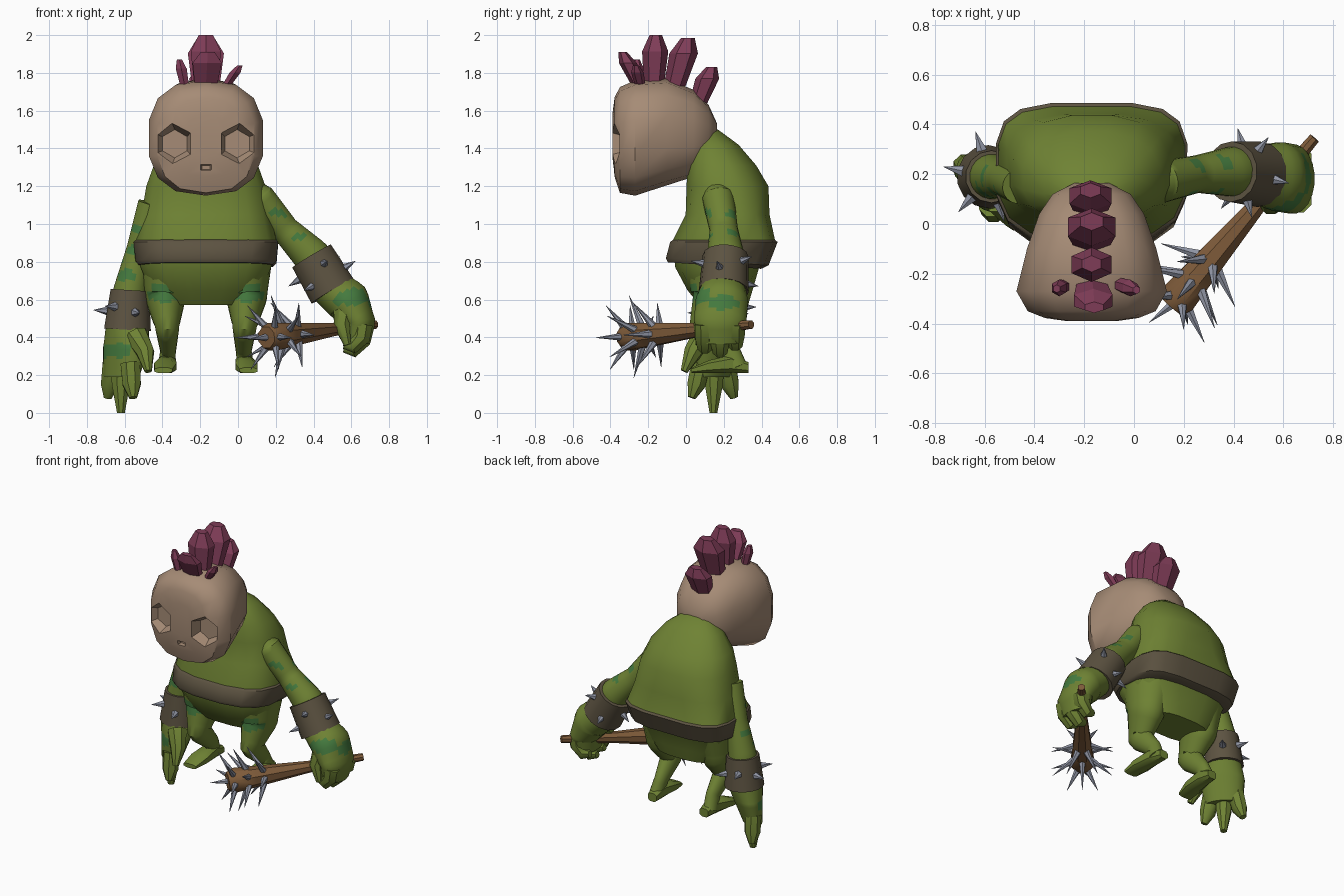
import bpy, bmesh, math
from mathutils import Vector

cube = bpy.data.objects.get("Cube")
if cube:
    bpy.data.objects.remove(cube, do_unlink=True)

CX = -0.17  # body centre line


def material(name, *rgb):
    m = bpy.data.materials.new(name)
    m.use_nodes = True
    m.diffuse_color = (*rgb, 1)
    m.node_tree.nodes["Principled BSDF"].inputs["Base Color"].default_value = (*rgb, 1)
    return m


GREEN = material("green skin", 0.158, 0.225, 0.034)
STRIPE = material("teal marking", 0.06, 0.2, 0.05)
BONE = material("pale mask", 0.38, 0.26, 0.18)
HAIR = material("plum hair", 0.21, 0.045, 0.095)
LEATHER = material("grey leather", 0.108, 0.086, 0.053)
STEEL = material("steel", 0.28, 0.3, 0.37)
WOOD = material("wood", 0.21, 0.105, 0.042)


def finish(bm, name, mats):
    bmesh.ops.recalc_face_normals(bm, faces=bm.faces)
    me = bpy.data.meshes.new(name)
    bm.to_mesh(me)
    bm.free()
    ob = bpy.data.objects.new(name, me)
    bpy.context.collection.objects.link(ob)
    for m in mats:
        me.materials.append(m)
    return ob


def ring(c, u, v, ru, rv, n=12, p=1.0, back=None):
    """Superellipse ring around c; back is the exponent of the +v half."""
    pts = []
    for i in range(n):
        a = math.tau * (i + 0.5) / n
        x, y = math.cos(a), math.sin(a)
        e = back if back and y > 0 else p
        pts.append(c + u * math.copysign(abs(x) ** e, x) * ru
                   + v * math.copysign(abs(y) ** e, y) * rv)
    return pts


def loft(name, rings, *mats):
    bm = bmesh.new()
    loops = [[bm.verts.new(q) for q in r] for r in rings]
    for a, b in zip(loops, loops[1:]):
        for i in range(len(a)):
            j = (i + 1) % len(a)
            bm.faces.new((a[i], a[j], b[j], b[i]))
    bm.faces.new(loops[0])
    bm.faces.new(loops[-1])
    return finish(bm, name, mats)


def refine(pts, steps):
    return [tuple(s + (e - s) * k / steps for s, e in zip(a, b))
            for a, b in zip(pts, pts[1:]) for k in range(steps)] + [pts[-1]]


def tube(name, pts, *mats, n=10, steps=1):
    """Limb through points (x, y, z, radius[, depth radius])."""
    fine = refine([tuple(q) + (q[3],) if len(q) == 4 else tuple(q) for q in pts], steps)
    rings = []
    for i, q in enumerate(fine):
        before, after = fine[max(i - 1, 0)], fine[min(i + 1, len(fine) - 1)]
        t = (Vector(after[:3]) - Vector(before[:3])).normalized()
        u = t.cross(Vector((0, 0, 1) if abs(t.y) > 0.75 else (0, 1, 0))).normalized()
        rings.append(ring(Vector(q[:3]), u, t.cross(u), q[3], q[4], n))
    return loft(name, rings, *mats)


def mark(ob, spots):
    """Second material on faces inside flattened ellipsoids (x, y, z, r)."""
    for f in ob.data.polygons:
        for x, y, z, r in spots:
            d = f.center - Vector((x, y, z))
            if Vector((d.x, d.y, d.z * 1.9)).length < r:
                f.material_index = 1


def spikes(name, items, mat):
    """Cones (base, direction, length, radius) in one object."""
    bm = bmesh.new()
    for base, d, length, r in items:
        d = d.normalized()
        m = d.to_track_quat('Z', 'Y').to_matrix().to_4x4()
        m.translation = base + d * length / 2
        bmesh.ops.create_cone(bm, cap_ends=True, segments=6, radius1=r,
                              radius2=0.001, depth=length, matrix=m)
    return finish(bm, name, [mat])


X, Y, Z = Vector((1, 0, 0)), Vector((0, 1, 0)), Vector((0, 0, 1))


def flat_rings(rows, tilt=0.0):
    return [ring(Vector((CX, cy, z)), X, Y + Z * tilt, rx, ry, 16, p, back)
            for z, cy, rx, ry, p, back in rows]


# Torso and belt: height, centre y, half width, half depth, front and back squareness
loft("torso", flat_rings([
    (0.57, 0.2, 0.22, 0.13, 0.7, 0.7), (0.65, 0.18, 0.3, 0.175, 0.75, 0.75),
    (0.77, 0.165, 0.35, 0.225, 0.75, 0.7), (0.91, 0.2, 0.38, 0.275, 0.75, 0.52),
    (1.05, 0.22, 0.345, 0.225, 0.72, 0.68), (1.2, 0.22, 0.32, 0.22, 0.75, 0.85),
    (1.31, 0.19, 0.28, 0.185, 0.75, 0.9), (1.42, 0.155, 0.195, 0.125, 0.8, 0.9),
    (1.5, 0.12, 0.085, 0.05, 0.8, 0.9)]), GREEN)
loft("belt", flat_rings([(0.78, 0.15, 0.36, 0.25, 0.75, 0.6), (0.8, 0.165, 0.378, 0.275, 0.75, 0.55)],
                        -0.07)
     + flat_rings([(0.905, 0.2, 0.388, 0.288, 0.75, 0.52), (0.918, 0.2, 0.375, 0.27, 0.75, 0.52)]),
     LEATHER)

# Head: y, bottom, top, half width
head = loft("head", [
    ring(Vector((CX, y, (lo + hi) / 2)), X, Z, rx, (hi - lo) / 2, 14, 0.78)
    for y, lo, hi, rx in [
        (-0.39, 1.36, 1.58, 0.1), (-0.378, 1.25, 1.67, 0.19), (-0.35, 1.165, 1.725, 0.262),
        (-0.27, 1.15, 1.76, 0.308), (-0.1, 1.205, 1.77, 0.265), (0.04, 1.25, 1.71, 0.215),
        (0.12, 1.32, 1.63, 0.16), (0.165, 1.43, 1.53, 0.07)]], BONE)

# Eye sockets and nose notch cut into the face
cutters = [loft("socket_cutter", [
    ring(Vector((CX + s * x, y, 1.425)), X, Z, r, r, 6)
    for x, y, r in [(0.195, -0.46, 0.15), (0.165, -0.315, 0.075)]]) for s in (-1, 1)]
cutters.append(loft("nose_cutter", [
    ring(Vector((CX, y, 1.3)), X, Z, r, r * 0.5, 4) for y, r in [(-0.46, 0.07), (-0.355, 0.03)]]))
bpy.context.view_layer.objects.active = head
for c in cutters:
    c.hide_render = True
    mod = head.modifiers.new("cut", 'BOOLEAN')
    mod.operation, mod.solver, mod.object = 'DIFFERENCE', 'EXACT', c
    bpy.ops.object.modifier_apply(modifier=mod.name)
    bpy.data.objects.remove(c, do_unlink=True)

# Crest of faceted hair tufts: base, tip, half width, half depth
tufts = [((CX - 0.005, 0.065, 1.64), (CX - 0.005, 0.135, 1.83), 0.092, 0.06),
         ((CX, -0.06, 1.73), (CX, 0.01, 1.985), 0.105, 0.072),
         ((CX, -0.17, 1.73), (CX, -0.16, 2.0), 0.088, 0.066),
         ((CX, -0.25, 1.73), (CX + 0.01, -0.335, 1.91), 0.085, 0.045),
         ((CX - 0.11, -0.25, 1.72), (CX - 0.14, -0.26, 1.87), 0.032, 0.032),
         ((CX + 0.1, -0.24, 1.72), (CX + 0.18, -0.265, 1.84), 0.032, 0.032)]
hair = []
for base, tip, w, d in tufts:
    b, t = Vector(base), Vector(tip)
    hair.append(loft("hair_tuft", [
        ring(b.lerp(t, k), X, Y, w * s, d * s, 6)
        for k, s in [(0, 0.8), (0.68, 1.05), (1, 0.5)]], HAIR))

# Legs and feet
for side, s in (("left", 1), ("right", -1)):
    leg = tube(side + "_leg", [
        (CX + s * 0.2, 0.18, 0.77, 0.15, 0.18), (CX + s * 0.215, 0.17, 0.61, 0.11, 0.14),
        (CX + s * 0.205, 0.1, 0.46, 0.065, 0.085), (CX + s * 0.2, 0.23, 0.33, 0.042, 0.055),
        (CX + s * 0.21, 0.27, 0.24, 0.045, 0.055)], GREEN, STRIPE, n=18, steps=8)
    mark(leg, [(CX + s * 0.23, 0.035, 0.635, 0.09)])
    loft(side + "_foot", [
        ring(Vector((CX + s * x, y, 0.21 + h)), X, Z, w, h, 8, 0.7)
        for x, y, w, h in [(0.2, 0.33, 0.035, 0.03), (0.205, 0.24, 0.05, 0.05),
                           (0.215, 0.12, 0.062, 0.035), (0.225, 0.03, 0.05, 0.015)]], GREEN)

# Left arm, hand and curled fingers
arm = tube("left_arm", [(0.07, 0.16, 1.2, 0.05), (0.11, 0.17, 1.14, 0.085), (0.25, 0.2, 0.97, 0.075),
                        (0.39, 0.21, 0.83, 0.1), (0.49, 0.2, 0.66, 0.11)],
           GREEN, STRIPE, n=20, steps=8)
mark(arm, [(0.22, 0.11, 1.06, 0.045), (0.32, 0.13, 0.93, 0.045),
           (0.25, 0.23, 1.05, 0.045), (0.35, 0.24, 0.95, 0.045)])
palm = tube("left_hand", [(0.48, 0.2, 0.67, 0.105, 0.115), (0.58, 0.19, 0.59, 0.12, 0.14),
                          (0.64, 0.18, 0.48, 0.088, 0.14), (0.63, 0.18, 0.37, 0.07, 0.11)],
            GREEN, STRIPE, n=20, steps=7)
mark(palm, [(0.6, 0.08, 0.61, 0.09), (0.68, 0.19, 0.58, 0.08)])
for y, drop in ((0.1, 0.02), (0.18, 0.0), (0.26, 0.035)):
    tube("left_finger", [(0.66, y, 0.47, 0.058), (0.65, y, 0.38 + drop, 0.055),
                         (0.605, y, 0.33 + drop, 0.042), (0.56, y, 0.34 + drop, 0.022)], GREEN, n=8)
tube("left_thumb", [(0.56, 0.13, 0.56, 0.06), (0.55, 0.08, 0.46, 0.045),
                    (0.58, 0.07, 0.36, 0.02)], GREEN, n=8)

# Right arm
arm = tube("right_arm", [(-0.46, 0.15, 1.11, 0.07), (-0.52, 0.18, 0.87, 0.07),
                         (-0.57, 0.19, 0.65, 0.09), (-0.585, 0.19, 0.45, 0.11)],
           GREEN, STRIPE, n=20, steps=12)
mark(arm, [(-0.56, 0.11, 0.86, 0.05), (-0.6, 0.12, 0.73, 0.06),
           (-0.53, 0.12, 0.97, 0.045), (-0.6, 0.2, 0.81, 0.045)])

# Right hand, turned diagonally, with hanging fingers
DIAG, ACROSS = Vector((-0.707, 0.707, 0)), Vector((0.707, 0.707, 0))
palm = loft("right_hand", [
    ring(Vector(q[:3]), DIAG, ACROSS, q[3], q[4], 20) for q in refine(
        [(-0.585, 0.185, 0.46, 0.115, 0.115), (-0.592, 0.165, 0.35, 0.145, 0.095),
         (-0.618, 0.15, 0.19, 0.12, 0.062)], 10)], GREEN, STRIPE)
mark(palm, [(-0.64, 0.05, 0.33, 0.08), (-0.7, 0.16, 0.33, 0.07)])
for knuckle, tip in [((-0.57, 0.08), (-0.555, 0.03, 0.08)), ((-0.62, 0.15), (-0.62, 0.145, 0.0)),
                     ((-0.665, 0.21), (-0.69, 0.255, 0.08))]:
    tube("right_finger", [(*knuckle, 0.26, 0.056),
                          ((knuckle[0] + tip[0]) / 2, (knuckle[1] + tip[1]) / 2, 0.15, 0.052),
                          (*tip, 0.022)], GREEN, n=8)
tube("right_thumb", [(-0.54, 0.1, 0.41, 0.065), (-0.49, 0.035, 0.32, 0.05),
                     (-0.475, -0.01, 0.22, 0.02)], GREEN, n=8)

# Spiked wrist bands
for side, p, q, r1, r2, jog in [
        ("left", (0.39, 0.21, 0.83), (0.5, 0.2, 0.645), 0.122, 0.132, 0.035),
        ("right", (-0.572, 0.19, 0.65), (-0.585, 0.19, 0.44), 0.105, 0.127, -0.012)]:
    tube(side + "_wrist_band", [(*p, r1), (*q, r2)], LEATHER, n=14)
    mid, t = (Vector(p) + Vector(q)) / 2, (Vector(q) - Vector(p)).normalized()
    u = t.cross(Y).normalized()
    dirs = [u * math.cos(a) + t.cross(u) * math.sin(a)
            for a in (math.tau * (k + 0.2) / 6 for k in range(6))]
    spikes(side + "_band_spikes", [(mid + t * jog * (-1) ** k + d * 0.1, d, 0.09, 0.028)
                                   for k, d in enumerate(dirs)], STEEL)

# Club with raked spikes around its head
end, butt = Vector((0.15, -0.33, 0.4)), Vector((0.725, 0.345, 0.468))
axis = (end - butt).normalized()
tube("club", [(*butt, 0.024), (*butt.lerp(end, 0.4), 0.038), (*butt.lerp(end, 0.8), 0.068),
              (*butt.lerp(end, 0.95), 0.08), (*end, 0.06)], WOOD, n=8)
u = axis.cross(Z).normalized()
v = axis.cross(u)
items = [(end - axis * 0.02, axis + u * 0.2, 0.13, 0.022)]
for row, (back, length) in enumerate([(0.04, 0.16), (0.13, 0.185), (0.23, 0.16)]):
    for k in range(6):
        a = math.tau * (k + row * 0.5) / 6
        d = u * math.cos(a) + v * math.sin(a)
        items.append((end - axis * back + d * 0.05, d + axis * 0.45, length, 0.022))
spikes("club_spikes", items, STEEL)

# Smooth rounded parts, keep hair faceted
for ob in bpy.context.scene.objects:
    ob.select_set(ob.type == 'MESH' and ob not in hair)
bpy.ops.object.shade_smooth_by_angle(angle=math.radians(42))
bpy.ops.object.select_all(action='DESELECT')
